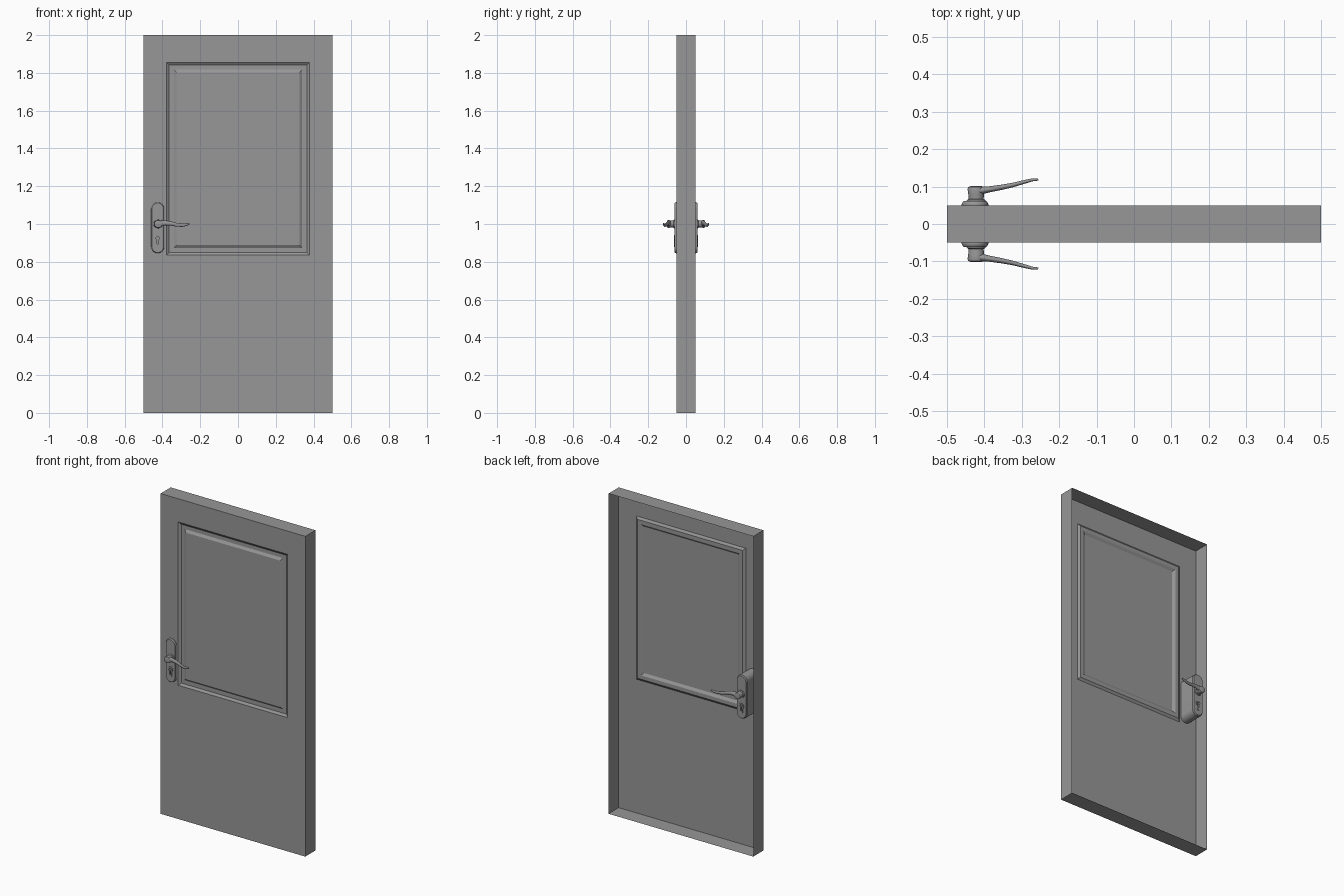
import bpy, bmesh, math
from mathutils import Vector

if "Cube" in bpy.data.objects:
    bpy.data.objects.remove(bpy.data.objects["Cube"])


def material(name, rgb):
    m = bpy.data.materials.new(name)
    m.use_nodes = True
    m.diffuse_color = (*rgb, 1)
    m.node_tree.nodes["Principled BSDF"].inputs["Base Color"].default_value = (*rgb, 1)
    return m


GREY = material("plain grey", (0.31, 0.31, 0.31))
LOCK_X = -0.425


def rings_object(name, rings, cap_start=True, cap_end=True, smooth=None):
    """Bridge equal-length closed rings of points into one surface."""
    bm = bmesh.new()
    loops = [[bm.verts.new(p) for p in ring] for ring in rings]
    for a, b in zip(loops, loops[1:]):
        for i in range(len(a)):
            j = (i + 1) % len(a)
            bm.faces.new((a[i], a[j], b[j], b[i]))
    if cap_start:
        bm.faces.new(loops[0][::-1])
    if cap_end:
        bm.faces.new(loops[-1])
    bmesh.ops.recalc_face_normals(bm, faces=bm.faces)
    me = bpy.data.meshes.new(name)
    bm.to_mesh(me)
    bm.free()
    me.materials.append(GREY)
    ob = bpy.data.objects.new(name, me)
    bpy.context.collection.objects.link(ob)
    if smooth:
        bpy.ops.object.select_all(action='DESELECT')
        ob.select_set(True)
        bpy.context.view_layer.objects.active = ob
        bpy.ops.object.shade_smooth_by_angle(angle=math.radians(smooth))
    return ob


def mirror_y(ob):
    ob.modifiers.new("both sides", 'MIRROR').use_axis = (False, True, False)


def rect(half, z0, z1, y):
    return [(-half, y, z0), (half, y, z0), (half, y, z1), (-half, y, z1)]


def stadium(y, r, z0, z1, n=12):
    """Upright slot outline: two half circles of radius r."""
    pts = []
    for cz, start in ((z1 - r, 0), (z0 + r, math.pi)):
        for i in range(n + 1):
            a = start + math.pi * i / n
            pts.append((LOCK_X + r * math.cos(a), y, cz + r * math.sin(a)))
    return pts


def keyhole(y, r, w, zc, z0, n=16):
    """Round head on a narrower stem."""
    a0 = -math.pi / 2 + math.asin(w / r)
    sweep = 2 * math.pi - 2 * math.asin(w / r)
    pts = [(LOCK_X + r * math.cos(a0 + sweep * i / n), y,
            zc + r * math.sin(a0 + sweep * i / n)) for i in range(n + 1)]
    return pts + [(LOCK_X - w, y, z0), (LOCK_X, y, z0 - w * 0.6), (LOCK_X + w, y, z0)]


# Door leaf: shell open at the back, with a sunken moulding around the panel
leaf = [rect(0.5, 0, 2, 0.05), rect(0.5, 0, 2, -0.05)]
for inset, y in ((0, -0.05), (0.014, -0.04), (0.038, -0.04), (0.053, -0.05)):
    leaf.append(rect(0.378 - inset, 0.835 + inset, 1.855 - inset, y))
rings_object("door_leaf", leaf, cap_start=False)

# Lock case passing through the leaf, with stepped rounded face plates
steps = ((-0.061, 0.031), (-0.058, 0.0335), (-0.054, 0.0345), (-0.053, 0.036))
steps += tuple((-y, r) for y, r in reversed(steps))
case = rings_object("lock_plate", [stadium(y, r, 0.98 - 0.1 - r, 0.98 + 0.1 + r)
                                   for y, r in steps], smooth=35)

# Keyhole surround and its cut slot
surround = rings_object("keyhole_surround", [keyhole(y, 0.018, 0.011, 0.925, 0.885)
                                             for y in (-0.0645, -0.059)], smooth=35)
cutter = rings_object("keyhole_cutter", [keyhole(y, 0.009, 0.004, 0.925, 0.895)
                                         for y in (-0.08, -0.052)])
cutter.hide_render = True
cutter.hide_viewport = False
cutter.display_type = 'WIRE'
mirror_y(cutter)
for ob in (surround, case):
    cut = ob.modifiers.new("keyhole", 'BOOLEAN')
    cut.object = cutter
    cut.solver = 'EXACT'
mirror_y(surround)

# Apply the cuts, then drop the helper
bpy.context.view_layer.update()
deps = bpy.context.evaluated_depsgraph_get()
baked = {ob: bpy.data.meshes.new_from_object(ob.evaluated_get(deps)) for ob in (surround, case)}
for ob, me in baked.items():
    ob.modifiers.clear()
    ob.data = me
bpy.data.objects.remove(cutter)

# Handle hub: turned profile along y
hub = []
for y, r in ((0.059, 0.026), (0.064, 0.025), (0.067, 0.02), (0.08, 0.021),
             (0.093, 0.023), (0.099, 0.021), (0.101, 0.015)):
    hub.append([(LOCK_X + 0.003 + r * math.cos(t), -y, 1 + r * 0.9 * math.sin(t))
                for t in (math.tau * i / 24 for i in range(24))])
mirror_y(rings_object("handle_hub", hub, smooth=40))

# Lever: oval section swept along a gentle wave (x, distance out, z, half depth, half height)
path = [(-0.435, 0.088, 1.0, 0.009, 0.016), (-0.405, 0.090, 1.004, 0.010, 0.016),
        (-0.385, 0.093, 1.006, 0.008, 0.013), (-0.355, 0.098, 1.003, 0.007, 0.011),
        (-0.325, 0.104, 0.996, 0.006, 0.010), (-0.295, 0.112, 0.994, 0.005, 0.009),
        (-0.272, 0.118, 0.997, 0.004, 0.007), (-0.256, 0.119, 1.002, 0.003, 0.004)]
lever = []
for i, (x, d, z, rd, rz) in enumerate(path):
    a, b = path[max(i - 1, 0)], path[min(i + 1, len(path) - 1)]
    along = Vector((b[0] - a[0], a[1] - b[1], 0)).normalized()
    out = Vector((along.y, -along.x, 0))
    lever.append([Vector((x, -d, z)) + out * rd * math.cos(t) + Vector((0, 0, rz * math.sin(t)))
                  for t in (math.tau * k / 16 for k in range(16))])
lever_ob = rings_object("handle_lever", lever, smooth=50)
mirror_y(lever_ob)
